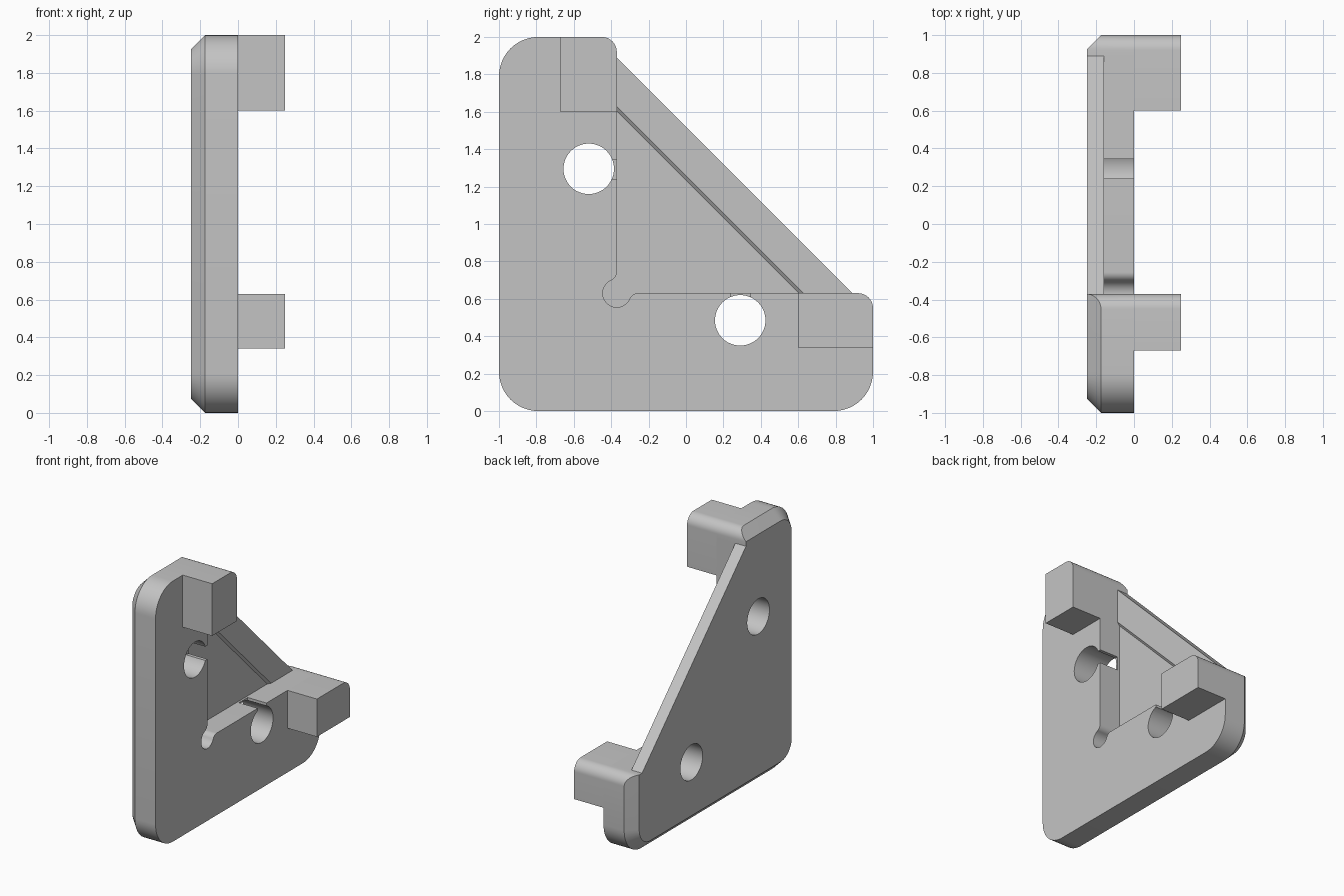
import bpy, bmesh
from math import sin, cos, pi, atan2, sqrt

cube = bpy.data.objects.get("Cube")
if cube:
    bpy.data.objects.remove(cube, do_unlink=True)

grey = bpy.data.materials.new("plain grey")
grey.use_nodes = True
grey.diffuse_color = (0.55, 0.55, 0.55, 1)
grey.node_tree.nodes["Principled BSDF"].inputs["Base Color"].default_value = (0.55, 0.55, 0.55, 1)


def arc(cy, cz, r, a0, a1, n=12):
    """Points (y, z) on an arc."""
    return [(cy + r * cos(a0 + (a1 - a0) * i / n), cz + r * sin(a0 + (a1 - a0) * i / n))
            for i in range(n + 1)]


def loft(name, sections):
    """Solid through (x, outline) sections with matching point counts."""
    bm = bmesh.new()
    rings = [[bm.verts.new((x, y, z)) for y, z in pts] for x, pts in sections]
    n = len(rings[0])
    for a, b in zip(rings, rings[1:]):
        for i in range(n):
            j = (i + 1) % n
            bm.faces.new((a[i], a[j], b[j], b[i]))
    bm.faces.new(rings[0][::-1])
    bm.faces.new(rings[-1])
    bmesh.ops.recalc_face_normals(bm, faces=bm.faces)
    mesh = bpy.data.meshes.new(name)
    bm.to_mesh(mesh)
    bm.free()
    mesh.materials.append(grey)
    ob = bpy.data.objects.new(name, mesh)
    bpy.context.collection.objects.link(ob)
    return ob


def prism(name, pts, x0, x1):
    return loft(name, [(x0, pts), (x1, pts)])


def cut(target, cutter):
    mod = target.modifiers.new(cutter.name, 'BOOLEAN')
    mod.operation = 'DIFFERENCE'
    mod.solver = 'EXACT'
    mod.object = cutter
    bpy.context.view_layer.objects.active = target
    bpy.ops.object.modifier_apply(modifier=mod.name)
    bpy.data.objects.remove(cutter, do_unlink=True)


def smooth(ob):
    bpy.ops.object.select_all(action='DESELECT')
    ob.select_set(True)
    bpy.context.view_layer.objects.active = ob
    bpy.ops.object.shade_smooth_by_angle(angle=0.5)


BACK, FLOOR, STEP = -0.25, -0.16, -0.175
IY, IZ = -0.37, 0.63          # inner edges of the two arms
R, TIP = 0.21, 0.08           # outer corner and arm tip radii


def plate_outline(inset):
    """Square with three rounded corners."""
    r, lo, hi = R - inset, inset, 2 - inset
    return (arc(lo - 1 + r, hi - r, r, pi / 2, pi) + arc(lo - 1 + r, lo + r, r, pi, 1.5 * pi)
            + arc(hi - 1 - r, lo + r, r, 1.5 * pi, 2 * pi) + [(hi - 1, hi)])


# Main plate with chamfered back rim
plate = loft("bracket_plate", [(BACK, plate_outline(0.075)), (-0.175, plate_outline(0)),
                               (0, plate_outline(0))])

# Slanted side and rounded arm tips
upper_tip = arc(IY - TIP, 2 - TIP, TIP, 0, pi / 2)
side_tip = arc(1 - TIP, IZ - TIP, TIP, 0, pi / 2)
cut(plate, prism("slant_cutter", [(0.89, IZ), (IY, 1.89)] + upper_tip
                 + [(IY - TIP, 2.2), (1.2, 2.2), (1.2, IZ - TIP)] + side_tip, -0.4, 0.4))

# Inner corner with round relief and blended shoulders
r, f = 0.075, 0.05
h = sqrt((r + f) ** 2 - f ** 2)
t = atan2(h, f)
corner = (arc(IY - f, IZ + h, f, 0, -t) + arc(IY, IZ, r, pi - t, 1.5 * pi + t, 32)
          + arc(IY + h, IZ - f, f, pi / 2 + t, pi / 2))
cut(plate, prism("pocket_cutter", corner + [(1.2, IZ), (1.2, 2.2), (IY, 2.2)], FLOOR, 0.3))

# Slightly lower triangular floor with a sloped diagonal edge
cut(plate, loft("step_cutter", [(x, corner + [(IY + d, IZ), (IY, IZ + d)])
                                for x, d in ((STEP, 0.975), (FLOOR + 0.005, 1.007))]))

# Screw holes and the narrow slots joining them to the pocket
for y, z in ((-0.52, 1.295), (0.29, 0.485)):
    cut(plate, prism("hole_cutter", arc(y, z, 0.135, 0, 2 * pi * 47 / 48, 47), -0.4, 0.4))
for y0, y1, z0, z1 in ((-0.45, -0.3, 1.24, 1.345), (0.24, 0.345, 0.55, 0.7)):
    cut(plate, prism("slot_cutter", [(y0, z0), (y1, z0), (y1, z1), (y0, z1)], FLOOR, 0.3))
smooth(plate)

# Stop blocks at the arm tips
smooth(prism("upper_block", [(-0.67, 2), (-0.67, 1.6), (IY, 1.6)] + upper_tip, 0, 0.25))
smooth(prism("side_block", [(0.6, IZ), (0.6, 0.34), (1, 0.34)] + side_tip, 0, 0.25))
